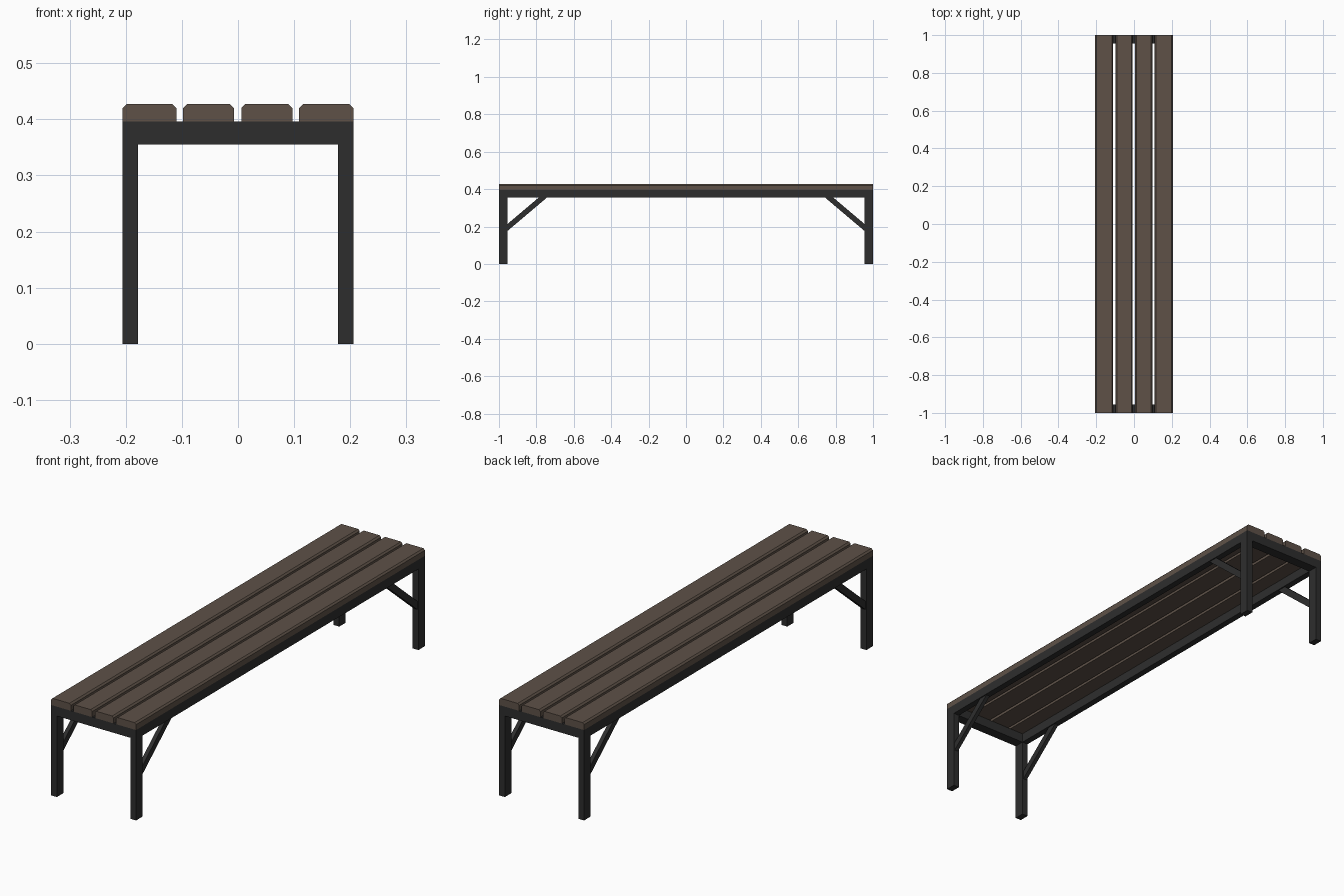
import bpy, bmesh

if "Cube" in bpy.data.objects:
    bpy.data.objects.remove(bpy.data.objects["Cube"])

HX, HY = 0.206, 1.0          # half width, half length
LEG_W, LEG_D = 0.028, 0.045  # leg section in x and y
RAIL_Z, SEAT_Z, TOP_Z = 0.355, 0.396, 0.427


def material(name, color):
    m = bpy.data.materials.new(name)
    m.diffuse_color = (*color, 1)
    m.use_nodes = True
    m.node_tree.nodes["Principled BSDF"].inputs["Base Color"].default_value = m.diffuse_color
    return m


wood = material("brown wood", (0.112, 0.083, 0.064))
metal = material("dark metal", (0.027, 0.027, 0.027))


def prism(name, profile, axis, a, b, mat):
    """Extrude a closed 2D profile along x (profile is y,z) or y (profile is x,z)."""
    place = (lambda p, t: (t, *p)) if axis == "x" else (lambda p, t: (p[0], t, p[1]))
    bm = bmesh.new()
    ends = [[bm.verts.new(place(p, t)) for p in profile] for t in (a, b)]
    n = len(profile)
    for ring in ends:
        bm.faces.new(ring)
    for i in range(n):
        j = (i + 1) % n
        bm.faces.new((ends[0][i], ends[0][j], ends[1][j], ends[1][i]))
    bmesh.ops.recalc_face_normals(bm, faces=bm.faces)
    mesh = bpy.data.meshes.new(name)
    bm.to_mesh(mesh)
    bm.free()
    mesh.materials.append(mat)
    ob = bpy.data.objects.new(name, mesh)
    bpy.context.collection.objects.link(ob)
    return ob


def rect(u0, u1, v0, v1):
    return [(u0, v0), (u1, v0), (u1, v1), (u0, v1)]


# Seat planks with chamfered long top edges
C = 0.007
for i, (x0, x1) in enumerate([(-HX, -0.110), (-0.098, -0.007),
                              (0.006, 0.097), (0.109, HX)]):
    prism(f"seat_plank_{i + 1}",
          [(x0, SEAT_Z), (x1, SEAT_Z), (x1, TOP_Z - C), (x1 - C, TOP_Z),
           (x0 + C, TOP_Z), (x0, TOP_Z - C)], "y", -HY, HY, wood)

inner_x, inner_y = HX - LEG_W, HY - LEG_D
for sy, end in ((-1, "front"), (1, "back")):
    # End rail between the legs
    prism(f"{end}_rail", rect(sy * inner_y, sy * HY, RAIL_Z, SEAT_Z),
          "x", -inner_x, inner_x, metal)
    for sx, side in ((-1, "left"), (1, "right")):
        # Leg
        prism(f"{end}_{side}_leg", rect(sy * inner_y, sy * HY, 0, SEAT_Z),
              "x", sx * inner_x, sx * HX, metal)
        # Diagonal brace from leg to side rail
        prism(f"{end}_{side}_brace",
              [(sy * y, z) for y, z in ((inner_y, 0.176), (0.742, RAIL_Z + 0.001),
                                        (0.786, RAIL_Z + 0.001), (inner_y, 0.213))],
              "x", sx * (inner_x + 0.005), sx * (HX - 0.005), metal)

# Long side rails
for sx, side in ((-1, "left"), (1, "right")):
    prism(f"{side}_side_rail", rect(sx * inner_x, sx * HX, RAIL_Z, SEAT_Z),
          "y", -inner_y, inner_y, metal)
